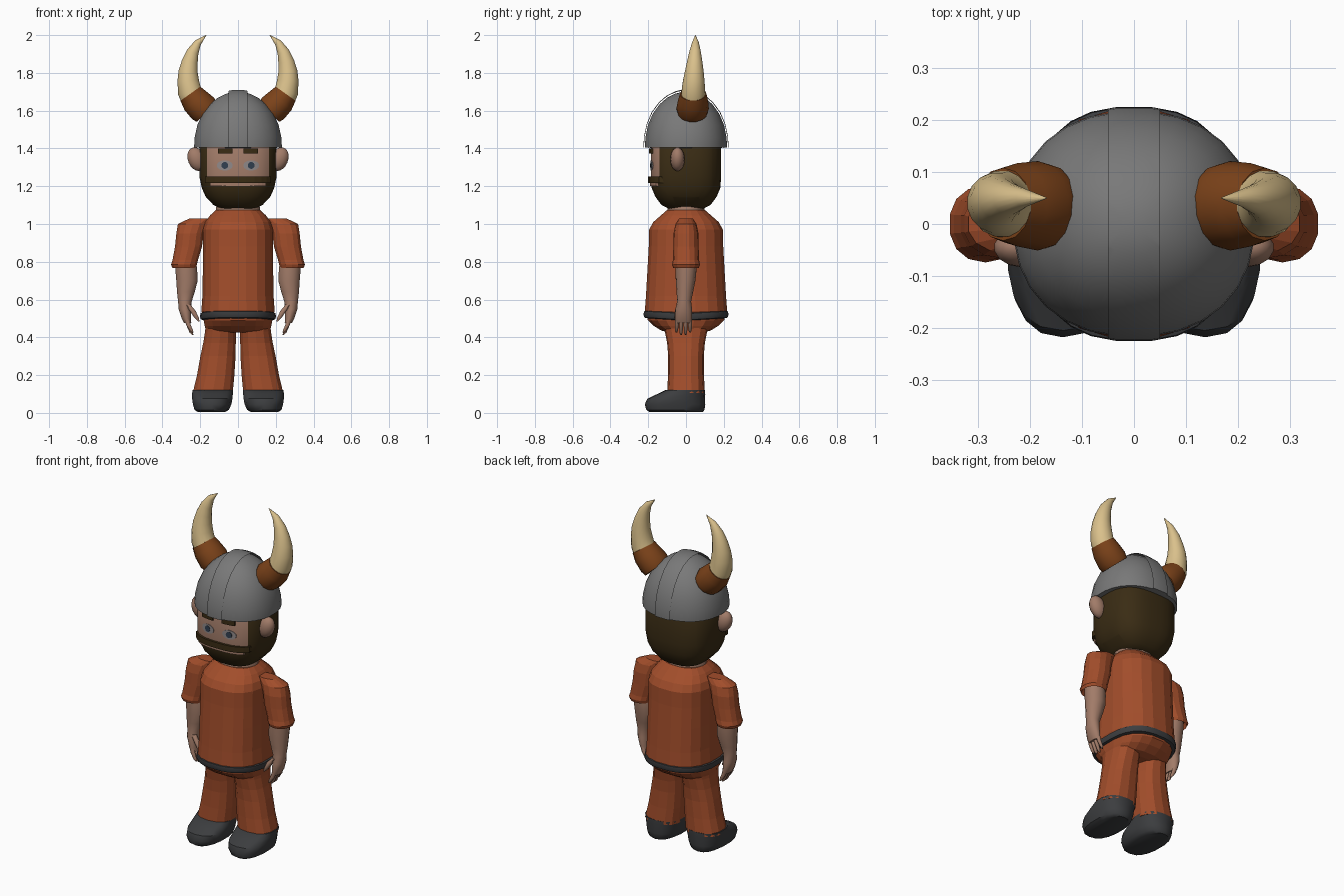
import bpy, bmesh, math
from mathutils import Vector

if "Cube" in bpy.data.objects:
    bpy.data.objects.remove(bpy.data.objects["Cube"])


def material(name, r, g, b):
    m = bpy.data.materials.new(name)
    m.diffuse_color = (r, g, b, 1)
    m.use_nodes = True
    m.node_tree.nodes["Principled BSDF"].inputs["Base Color"].default_value = m.diffuse_color
    return m


RUST = material("rust cloth", .36, .075, .024)
SKIN = material("skin", .36, .20, .14)
HAIR = material("dark brown hair", .042, .025, .007)
STEEL = material("steel grey", .19, .19, .19)
CHARCOAL = material("charcoal leather", .045, .047, .05)
HORN = material("pale horn", .70, .53, .26)
CUFF = material("brown leather", .20, .055, .010)
EYE = material("eye grey", .28, .25, .25)
IRIS = material("dark blue iris", .03, .05, .08)


def finish(name, bm, mats, mirror=False, smooth=None):
    bmesh.ops.recalc_face_normals(bm, faces=bm.faces)
    me = bpy.data.meshes.new(name)
    bm.to_mesh(me)
    bm.free()
    for m in mats:
        me.materials.append(m)
    ob = bpy.data.objects.new(name, me)
    bpy.context.collection.objects.link(ob)
    if smooth:
        bpy.ops.object.select_all(action='DESELECT')
        ob.select_set(True)
        bpy.context.view_layer.objects.active = ob
        bpy.ops.object.shade_smooth_by_angle(angle=math.radians(smooth))
    if mirror:
        ob.modifiers.new("mirror", 'MIRROR').use_mirror_merge = False
    return ob


def loft(rings, n=16, p=2.0, follow=False):
    """Capped skin over superellipse rings (x, y, z, rx, ry); follow tilts rings along the path."""
    bm = bmesh.new()
    loops = []
    for i, (x, y, z, rx, ry) in enumerate(rings):
        u = Vector((1, 0, 0))
        if follow:
            a, b = rings[max(i - 1, 0)], rings[min(i + 1, len(rings) - 1)]
            u = Vector((b[2] - a[2], 0, a[0] - b[0])).normalized()
        loop = []
        for k in range(n):
            t = 2 * math.pi * (k + .5) / n
            c, s = math.cos(t), math.sin(t)
            c = math.copysign(abs(c) ** (2 / p), c)
            s = math.copysign(abs(s) ** (2 / p), s)
            loop.append(bm.verts.new(Vector((x, y, z)) + u * rx * c + Vector((0, ry * s, 0))))
        loops.append(loop)
    for a, b in zip(loops, loops[1:]):
        for k in range(n):
            bm.faces.new((a[k], a[(k + 1) % n], b[(k + 1) % n], b[k]))
    bm.faces.new(loops[0])
    bm.faces.new(loops[-1])
    return bm


def centred(rows):
    return [(0, 0, z, rx, ry) for z, rx, ry in rows]


# Head: hair and beard everywhere, with a skin window cut on the front
HRX, HRY, HP = .205, .187, 2.8
bm = loft([(0, 0, 1.08, .09, .09), (0, 0, 1.10, .13, .13), (0, 0, 1.145, .172, .163),
           (0, 0, 1.19, .192, .182), (0, 0, 1.25, HRX, HRY), (0, 0, 1.405, HRX, HRY),
           (0, 0, 1.45, .18, .17)], 32, HP)
for s in (-1, 1):
    bmesh.ops.bisect_plane(bm, geom=bm.verts[:] + bm.edges[:] + bm.faces[:],
                           plane_co=(s * .165, 0, 0), plane_no=(1, 0, 0))
for f in bm.faces:
    c = f.calc_center_median()
    if abs(c.x) < .165 and c.y < -.1 and 1.25 < c.z < 1.405:
        f.material_index = 1
finish("head", bm, [HAIR, SKIN], smooth=35)


def face_plate(name, cx, cz, hx, hz, out, mat, rounded=False, mirror=False, base=0.0):
    """Thin plate that follows the curve of the face."""
    bm = bmesh.new()
    cols = []
    for k in range(13):
        t = -math.cos(math.pi * k / 12)
        x = cx + hx * t
        h = hz * (max(math.sqrt(max(1 - t * t, 0)), .02) if rounded else 1)
        y = -HRY * (1 - (abs(x) / HRX) ** HP) ** (1 / HP) + base
        cols.append([bm.verts.new(v) for v in ((x, y - out, cz - h), (x, y - out, cz + h),
                                               (x, y + .012, cz + h), (x, y + .012, cz - h))])
    for a, b in zip(cols, cols[1:]):
        for k in range(4):
            bm.faces.new((a[k], a[(k + 1) % 4], b[(k + 1) % 4], b[k]))
    bm.faces.new(cols[0])
    bm.faces.new(cols[-1])
    finish(name, bm, [mat], mirror)


face_plate("moustache", 0, 1.234, .175, .017, .014, HAIR)
face_plate("mouth", 0, 1.209, .148, .009, .003, SKIN)
face_plate("eyebrow", .068, 1.386, .038, .014, .010, HAIR, mirror=True)
face_plate("eye_white", .070, 1.31, .042, .027, .002, EYE, True, True)
face_plate("iris", .070, 1.31, .018, .018, .004, IRIS, True, True)

# Ears
bm = bmesh.new()
bmesh.ops.create_uvsphere(bm, u_segments=14, v_segments=10, radius=1)
for v in bm.verts:
    v.co = Vector((.218 + .05 * v.co.x + .012 * v.co.z, -.045 + .038 * v.co.y, 1.343 + .063 * v.co.z))
finish("ear", bm, [SKIN], True, 50)

# Neck
finish("neck", loft(centred([(1.03, .13, .11), (1.075, .12, .10), (1.13, .11, .10)]), 16), [SKIN], smooth=40)


# Helmet dome, open rim turned in towards the head, and a raised centre ridge
def dome(rx, ry, h):
    arc = [math.radians(a) for a in (8, 22, 36, 50, 63, 75, 84)]
    return ([(1.403, rx - .04, ry - .04), (1.405, rx, ry), (1.42, rx, ry)]
            + [(1.42 + h * math.sin(a), rx * math.cos(a), ry * math.cos(a)) for a in arc])


finish("helmet", loft(centred(dome(.233, .218, .28)), 28, 2.2), [STEEL], smooth=25)
bm = loft(centred(dome(.243, .226, .292)), 28, 2.2)
for s in (-1, 1):
    bmesh.ops.bisect_plane(bm, geom=bm.verts[:] + bm.edges[:] + bm.faces[:], plane_co=(s * .05, 0, 0),
                           plane_no=(s, 0, 0), clear_outer=True)
finish("helmet_ridge", bm, [STEEL], smooth=25)

# Horns and their leather cuffs
finish("horn_cuff", loft([(.165, .035, 1.59, .075, .08), (.185, .035, 1.612, .083, .086),
                          (.225, .037, 1.652, .078, .080), (.252, .038, 1.69, .066, .070),
                          (.25, .038, 1.688, .05, .05)][:4], 14, follow=True), [CUFF], True, 35)
finish("horn", loft([(.235, .038, 1.66, .066, .066), (.256, .039, 1.70, .064, .064),
                     (.264, .041, 1.76, .058, .058), (.264, .044, 1.81, .051, .050),
                     (.255, .046, 1.86, .043, .041), (.240, .048, 1.91, .033, .031),
                     (.212, .050, 1.96, .019, .018), (.168, .050, 2.0, .001, .001)],
                    16, follow=True), [HORN], True, 50)

# Tunic body
finish("tunic", loft(centred([(.51, .185, .215), (.54, .196, .220), (.62, .190, .214), (.76, .188, .206),
                              (.88, .187, .199), (.97, .187, .197), (1.01, .175, .175),
                              (1.045, .150, .135), (1.075, .118, .10)]), 20, 2.5), [RUST])

# Belt, dipping slightly at the sides
bm = loft(centred([(.488, .18, .20), (.492, .197, .220), (.505, .202, .226), (.525, .200, .224),
                   (.532, .185, .205)]), 28, 2.5)
for v in bm.verts:
    v.co.z += .012 * min(abs(v.co.y) / .2, 1)
finish("belt", bm, [CHARCOAL], smooth=40)

# Sleeves
finish("sleeve", loft([(.290, 0, .80, .050, .052), (.285, 0, .768, .064, .068), (.286, 0, .785, .070, .074),
                       (.279, 0, .81, .069, .069), (.262, 0, .88, .073, .067), (.254, 0, .95, .074, .066),
                       (.240, 0, 1.0, .080, .056), (.195, 0, 1.03, .062, .036)], 14, 2.2), [RUST], True)

# Bare forearm and palm
finish("forearm", loft([(.278, 0, .82, .055, .055), (.274, 0, .76, .059, .056), (.270, -.002, .70, .058, .052),
                        (.276, -.006, .64, .048, .044), (.281, -.010, .59, .037, .037),
                        (.281, -.012, .55, .034, .044), (.273, -.013, .50, .026, .046),
                        (.266, -.013, .475, .019, .043)], 14), [SKIN], True, 50)

# Fingers and thumb
for i in range(4):
    y = -.046 + .022 * i
    tip = .425 - (.012 if i in (1, 2) else 0)
    finish("finger_%d" % (i + 1), loft([(.272, y, .50, .013, .011), (.262, y * 1.05, .465, .013, .011),
                                        (.247, y * 1.1, tip + .012, .010, .009),
                                        (.240, y * 1.1, tip, .004, .004)], 8), [SKIN], True, 50)
finish("thumb", loft([(.268, -.035, .575, .016, .016), (.240, -.045, .54, .017, .015),
                      (.220, -.050, .505, .013, .012), (.208, -.050, .485, .005, .005)], 8), [SKIN], True, 50)

# Trousers: hips and flared legs
finish("trouser_hips", loft(centred([(.52, .186, .210), (.49, .184, .204), (.46, .178, .172),
                                     (.435, .172, .130), (.425, .12, .09)]), 20, 2.4), [RUST])
finish("trouser_leg", loft([(.092, 0, .48, .080, .12), (.093, 0, .43, .083, .112), (.098, 0, .37, .088, .100),
                            (.106, 0, .30, .095, .094), (.118, 0, .20, .101, .095),
                            (.134, 0, .105, .108, .100)], 14, 2.4), [RUST], True)

# Shoes
finish("shoe", loft([(.140, -.052, .004, .072, .140), (.139, -.056, .016, .092, .154),
                     (.137, -.058, .045, .103, .160), (.136, -.052, .075, .108, .153),
                     (.135, -.025, .100, .109, .127), (.134, -.003, .122, .109, .103)],
                    18, 2.4), [CHARCOAL], True, 40)
